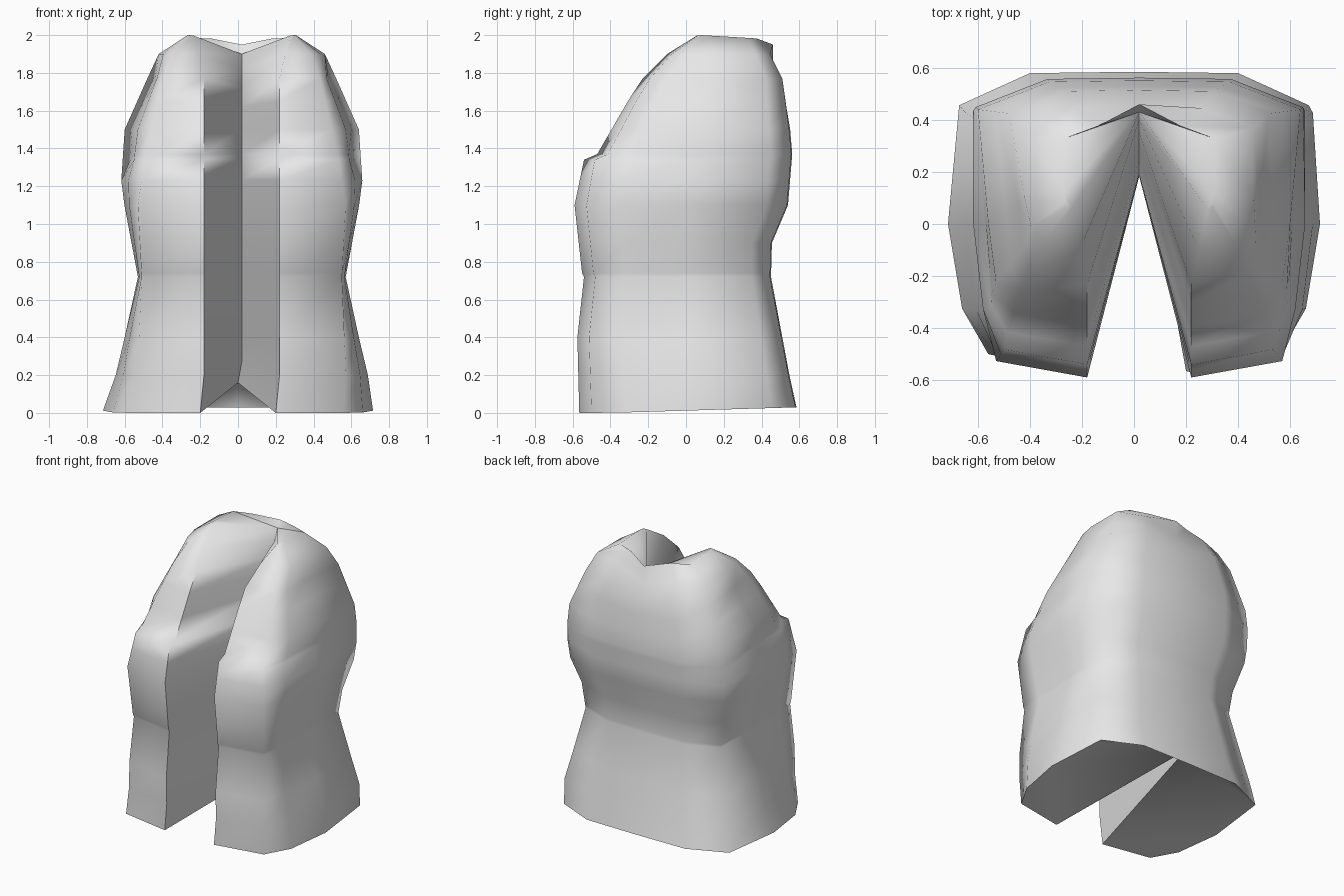
import bpy, bmesh, math

if "Cube" in bpy.data.objects:
    bpy.data.objects.remove(bpy.data.objects["Cube"])

grey = bpy.data.materials.new("light_grey")
grey.diffuse_color = (0.8, 0.8, 0.8, 1)
grey.use_nodes = True
grey.node_tree.nodes["Principled BSDF"].inputs["Base Color"].default_value = grey.diffuse_color


def profile(points, z):
    """Piecewise linear value at height z."""
    for (z0, v0), (z1, v1) in zip(points, points[1:]):
        if z <= z1:
            return v0 + (v1 - v0) * (z - z0) / (z1 - z0)
    return points[-1][1]


# Outlines of the garment by height
FRONT_Y = [(0, -.565), (.4, -.575), (.72, -.54), (.74, -.55), (1.1, -.59), (1.34, -.54),
           (1.37, -.47), (1.75, -.25), (1.9, -.10), (2, .06)]
BACK_Y = [(0, .585), (.4, .51), (.72, .45), (.9, .455), (1.1, .54), (1.4, .565),
          (1.77, .515), (1.9, .45), (2, .38)]
SIDE_X = [(0, .715), (.4, .62), (.72, .55), (1.2, .64), (1.5, .62), (1.77, .50), (1.9, .44), (2, .29)]
FLAP_X = [(0, .56), (.72, .53), (1.1, .55), (1.37, .51), (1.75, .42), (1.9, .37), (2, .28)]
NOTCH_Y = [(0, .53), (.4, .38), (.72, .27), (1, .18), (1.34, .19), (1.9, .40), (2, .43)]
LEVELS = [0, .2, .4, .72, .74, .9, 1.1, 1.23, 1.34, 1.37, 1.5, 1.65, 1.77, 1.9, 2]


def section(z):
    """Closed horizontal section, starting at the apex of the open front."""
    front, back, side, flap, notch = (profile(p, z) for p in (FRONT_Y, BACK_Y, SIDE_X, FLAP_X, NOTCH_Y))
    cx = 0 if z == 0 else .02
    inner = .2 if z < 1.8 else .2 + (z - 1.8) * .3
    arm = .04 if 1.3 < z < 1.8 else 0                  # flattened armhole
    side_y = max(0, (z - 1.5) * .25)
    flap_y = front + .18 * (flap - inner)
    half = [(0, notch),
            (inner, front),                                         # flap inner edge
            (flap, flap_y),                                         # flap outer edge
            (.35 * flap + .65 * side - arm * .5, .65 * flap_y + .35 * side_y),
            (side - arm, side_y),                                   # side
            (side * (.94 if z == 0 else 1), back - .18 * side),     # back corner
            (.56 * side, back - .005),
            (0, max(back, .46) if z > 1.8 else back)]
    loop = half + [(-x, y) for x, y in reversed(half[1:-1])]
    points = []
    for i, (x, y) in enumerate(loop):
        h = z
        if z == 0:                          # arched inside, hem rising to the back
            h = .16 if i == 0 else max(0, .03 * (y + .4))
        elif z == .2 and i == 0:
            h = .27
        elif i in (0, 7):                   # neckline dips at the centre
            h = z - max(0, z - 1.5) * .2
            if z == 2 and i == 7:
                h = 1.95
        elif z == 2:                        # rounded shoulder tops
            h = 2 - .06 * abs(y - .08)
        points.append((x + cx, y, h))
    return points


bm = bmesh.new()
rings = [[bm.verts.new(p) for p in section(z)] for z in LEVELS]

# Outer walls and the inner walls of the open front
n = len(rings[0])
for lo, hi in zip(rings, rings[1:]):
    for i in range(n):
        j = (i + 1) % n
        bm.faces.new((lo[i], lo[j], hi[j], hi[i]))

# Underside and shoulder tops
HALF_CAP = [(1, 2, 3), (1, 3, 4), (0, 1, 4), (0, 4, 5), (0, 5, 6), (0, 6, 7)]
for ring in (rings[0], rings[-1]):
    for f in HALF_CAP:
        bm.faces.new([ring[i] for i in f])
        bm.faces.new([ring[(n - i) % n] for i in reversed(f)])
bmesh.ops.recalc_face_normals(bm, faces=bm.faces)

mesh = bpy.data.meshes.new("open_vest")
bm.to_mesh(mesh)
bm.free()
mesh.materials.append(grey)
vest = bpy.data.objects.new("open_vest", mesh)
bpy.context.collection.objects.link(vest)
bpy.context.view_layer.objects.active = vest
vest.select_set(True)
bpy.ops.object.shade_smooth_by_angle(angle=math.radians(75))
